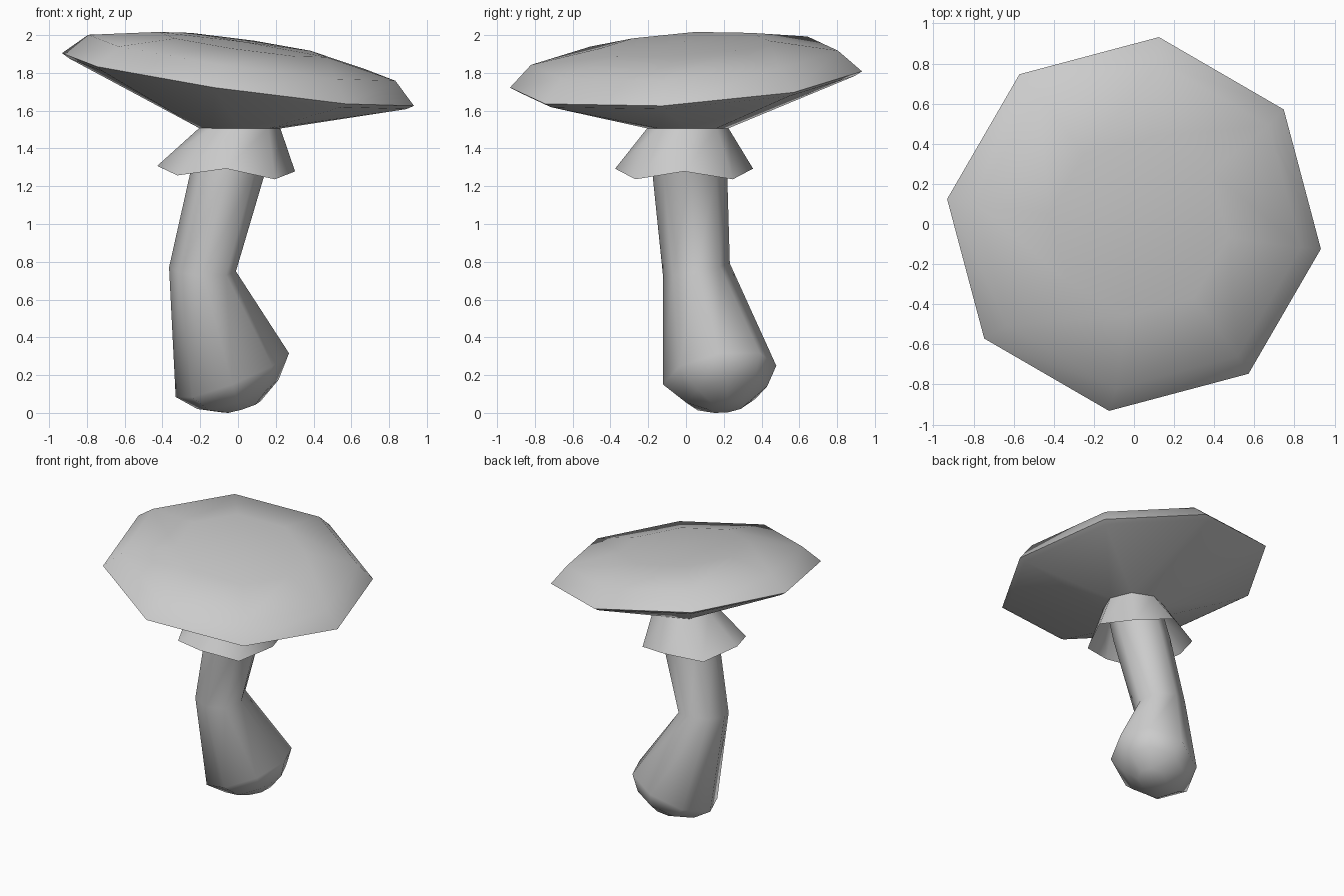
import bpy, bmesh
from math import sin, cos, pi, radians

if "Cube" in bpy.data.objects:
    bpy.data.objects.remove(bpy.data.objects["Cube"])

N = 8


def ring(bm, c, r, sx=0, sy=0, phase=0, zig=0):
    """Eight-sided ring on a plane with slopes sx, sy; zig alternates heights."""
    verts = []
    for i in range(N):
        a = radians(phase) + 2 * pi * i / N
        x, y = r * cos(a), r * sin(a)
        verts.append(bm.verts.new((c[0] + x, c[1] + y,
                                   c[2] + sx * x + sy * y + zig * (-1) ** i)))
    return verts


def loft(name, rings, start=None, end=None, angle=60):
    """Skin a stack of rings, optionally closing it with pole points."""
    bm = bmesh.new()
    loops = [ring(bm, *r) for r in rings]
    for a, b in zip(loops, loops[1:]):
        for i in range(N):
            j = (i + 1) % N
            bm.faces.new((a[i], a[j], b[j], b[i]))
    for pole, loop in ((start, loops[0]), (end, loops[-1])):
        if pole:
            p = bm.verts.new(pole)
            for i in range(N):
                bm.faces.new((loop[i], loop[(i + 1) % N], p))
    bmesh.ops.recalc_face_normals(bm, faces=bm.faces[:])
    me = bpy.data.meshes.new(name)
    bm.to_mesh(me)
    bm.free()
    ob = bpy.data.objects.new(name, me)
    bpy.context.collection.objects.link(ob)
    bpy.ops.object.select_all(action='DESELECT')
    ob.select_set(True)
    bpy.context.view_layer.objects.active = ob
    bpy.ops.object.shade_smooth_by_angle(angle=radians(angle))
    return ob


# Bent stem with a rounded bulb at the foot
loft("stem", [
    ((0.02, 0.22, 0.032), 0.10, 0.30, 0.15),
    ((0.0, 0.215, 0.098), 0.215, 0.36, 0.20),
    ((-0.03, 0.178, 0.20), 0.30, 0.386, 0.165),
    ((-0.188, 0.055, 0.76), 0.177, -0.06, 0.18),
    ((-0.055, 0.02, 1.27), 0.198),
    ((0.01, 0.01, 1.50), 0.19),
], start=(0.025, 0.222, 0.02))

# Flared skirt with a zigzag hem
loft("skirt", [
    ((-0.063, -0.01, 1.27), 0.365, -0.04, 0.0, 0, 0.023),
    ((0.01, 0.01, 1.51), 0.213),
])

# Tilted cap: underside cone, rim, shoulder and shallow dome
TX, TY, PH = -0.141, 0.065, -7.6
loft("cap", [
    ((0.01, 0.01, 1.505), 0.21),
    ((0.0, 0.0, 1.742), 0.90, TX, TY, PH),
    ((0.0, 0.0, 1.765), 0.94, TX, TY, PH),
    ((0.02, -0.008, 1.88), 0.82, TX, TY, PH),
    ((0.025, -0.01, 1.95), 0.45, TX, TY, PH),
], end=(0.025, -0.01, 1.965))
